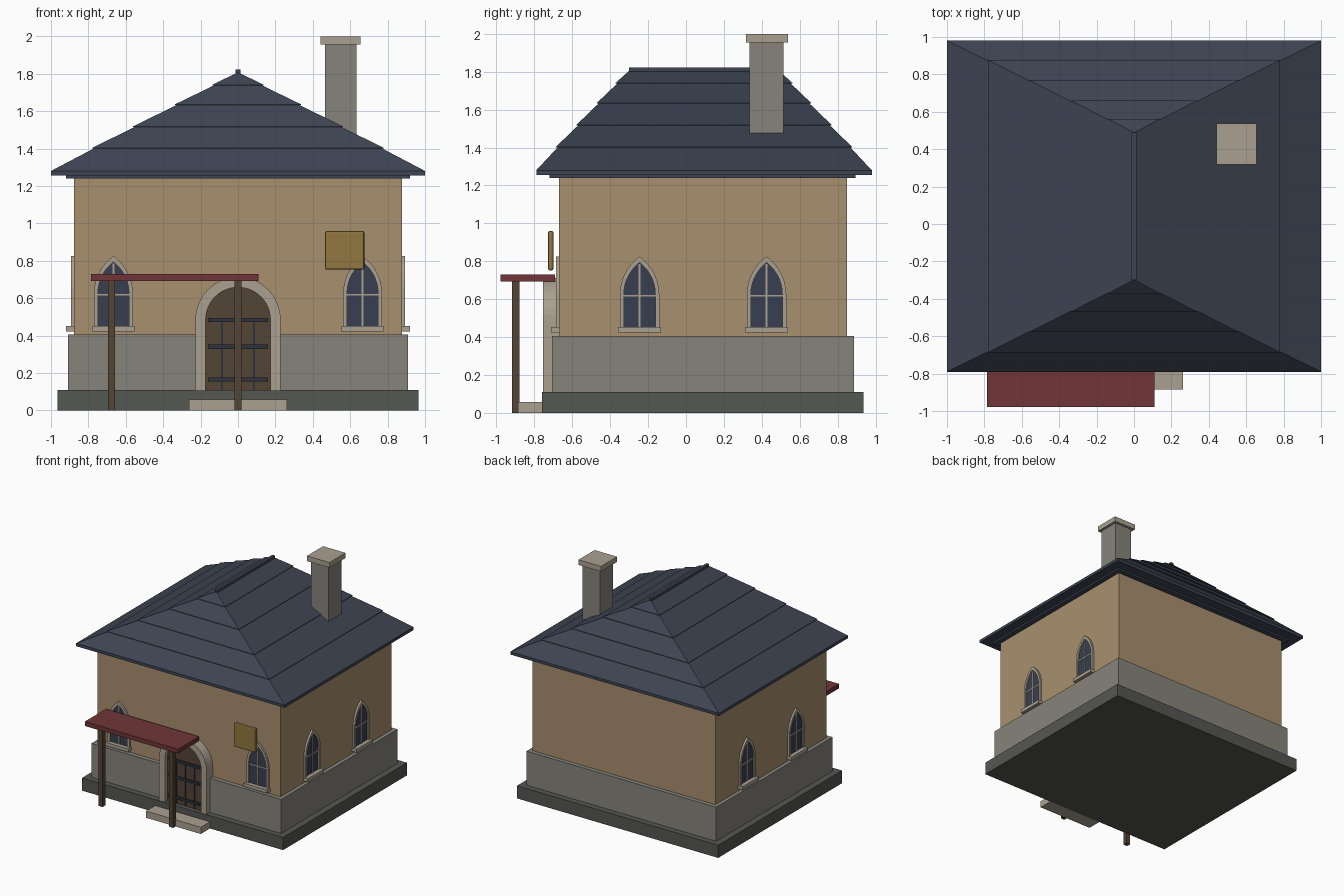
import bpy, bmesh, math
from mathutils import Matrix

if "Cube" in bpy.data.objects:
    bpy.data.objects.remove(bpy.data.objects["Cube"])


def mat(name, r, g, b):
    """One flat material from an sRGB 0-255 colour."""
    lin = [((c / 255 + 0.055) / 1.055) ** 2.4 for c in (r, g, b)]
    m = bpy.data.materials.new(name)
    m.diffuse_color = (*lin, 1)
    m.use_nodes = True
    m.node_tree.nodes["Principled BSDF"].inputs["Base Color"].default_value = m.diffuse_color
    return m


PLASTER = mat("tan plaster", 168, 144, 110)
STONE = mat("grey stone", 134, 132, 122)
PLINTH = mat("dark stone", 85, 87, 82)
ROOF = mat("slate blue roof", 61, 68, 82)
TRIM = mat("pale stone trim", 170, 160, 144)
RED = mat("red awning", 112, 53, 55)
WOOD = mat("brown wood", 84, 67, 53)
IRON = mat("dark iron", 46, 50, 58)
GLASS = mat("dark blue glass", 56, 63, 80)
GOLD = mat("old gold", 145, 121, 64)


def make(name, verts, faces, m, matrix=None):
    me = bpy.data.meshes.new(name)
    me.from_pydata(verts, [], faces)
    bm = bmesh.new()
    bm.from_mesh(me)
    bmesh.ops.recalc_face_normals(bm, faces=bm.faces)
    bm.to_mesh(me)
    bm.free()
    me.materials.append(m)
    ob = bpy.data.objects.new(name, me)
    if matrix is not None:
        ob.matrix_world = matrix
    bpy.context.collection.objects.link(ob)
    return ob


def prism(name, outline, y0, y1, m, matrix=None):
    """Extrude an (x, z) outline from y0 to y1."""
    n = len(outline)
    v = [(x, y, z) for y in (y0, y1) for x, z in outline]
    f = [tuple(range(n)), tuple(range(n, 2 * n))]
    f += [(i, (i + 1) % n, n + (i + 1) % n, n + i) for i in range(n)]
    return make(name, v, f, m, matrix)


def box(name, x0, x1, y0, y1, z0, z1, m, matrix=None):
    return prism(name, [(x0, z0), (x1, z0), (x1, z1), (x0, z1)], y0, y1, m, matrix)


def ring(name, outer, inner, y0, y1, m, matrix=None):
    """Frame between two outlines with the same number of points."""
    n = len(outer)
    v = [(x, y, z) for y in (y0, y1) for o in (outer, inner) for x, z in o]
    f = []
    for i in range(n):
        j = (i + 1) % n
        for a, b in ((0, n), (n, 3 * n), (3 * n, 2 * n), (2 * n, 0)):
            f.append((a + i, a + j, b + j, b + i))
    return make(name, v, f, m, matrix)


# Walls
box("plinth", -0.965, 0.965, -0.76, 0.937, 0, 0.11, PLINTH)
box("lower_wall", -0.91, 0.91, -0.708, 0.886, 0.10, 0.405, STONE)
box("upper_wall", -0.877, 0.877, -0.67, 0.85, 0.40, 1.25, PLASTER)
box("eave_board", -0.92, 0.92, -0.72, 0.895, 1.24, 1.258, ROOF)

# Hipped roof: stacked courses, each with a small overhanging lip
CY, Z0, Z1 = 0.095, 1.28, 1.805


def level(z, grow=0.0):
    t = (z - Z0) / (Z1 - Z0)
    return 1.0 - t + grow, 0.885 - 0.49 * t + grow


rings = [(*level(Z0), 1.255), (*level(Z0), Z0)]
for z in (1.40, 1.515, 1.632, 1.737):
    rings += [(*level(z), z), (*level(z, 0.008), z), (*level(z, 0.008), z + 0.004)]
rings.append((0.005, 0.395, Z1))
verts, faces = [], []
for hx, hy, z in rings:
    verts += [(sx * hx, CY + sy * hy, z) for sx, sy in ((-1, -1), (1, -1), (1, 1), (-1, 1))]
for k in range(len(rings) - 1):
    for i in range(4):
        j = (i + 1) % 4
        faces.append((4 * k + i, 4 * k + j, 4 * k + 4 + j, 4 * k + 4 + i))
last = 4 * (len(rings) - 1)
faces += [(0, 1, 2, 3), tuple(range(last, last + 4))]
make("hip_roof", verts, faces, ROOF)
box("ridge_cap", -0.013, 0.013, -0.30, 0.49, 1.79, 1.823, ROOF)

# Chimney
box("chimney", 0.465, 0.633, 0.335, 0.515, 1.38, 1.96, STONE)
box("chimney_cap", 0.44, 0.655, 0.317, 0.537, 1.955, 2.0, TRIM)


# Pointed windows, built facing -y with the wall surface at y = 0
def gothic(w, base, spring, apex, n=7):
    h = apex - spring
    r = (w * w + h * h) / (2 * w)
    end = math.asin(h / r)
    right = [(w - r + r * math.cos(end * i / n), spring + r * math.sin(end * i / n))
             for i in range(n)]
    return ([(-w, base), (w, base)] + right + [(0, apex)]
            + [(-x, z) for x, z in reversed(right)])


def window(label, x, y, turn):
    mw = Matrix.Translation((x, y, 0)) @ Matrix.Rotation(math.radians(turn), 4, "Z")
    outer = gothic(0.104, 0.445, 0.625, 0.825)
    inner = gothic(0.083, 0.452, 0.625, 0.793)
    ring(label + "_window_frame", outer, inner, -0.017, 0.01, TRIM, mw)
    prism(label + "_window_glass", inner, -0.006, 0.01, GLASS, mw)
    box(label + "_window_mullion", -0.005, 0.005, -0.011, 0, 0.45, 0.785, TRIM, mw)
    box(label + "_window_crossbar", -0.083, 0.083, -0.011, 0, 0.613, 0.623, TRIM, mw)
    box(label + "_window_sill", -0.113, 0.113, -0.042, 0.01, 0.423, 0.452, TRIM, mw)


for side, s in (("left", -1), ("right", 1)):
    window("front_" + side, s * 0.666, -0.67, 0)
    for end, y in (("front", -0.245), ("back", 0.425)):
        window(side + "_" + end, s * 0.877, y, 90 * s)

# Arched doorway
RO, RI, SP = 0.228, 0.173, 0.485


def arc(r, a0, a1, n):
    return [(r * math.cos(a0 + (a1 - a0) * i / n), SP + r * math.sin(a0 + (a1 - a0) * i / n))
            for i in range(n + 1)]


for side, s in (("left", -1), ("right", 1)):
    a, b = sorted((s * RI, s * RO))
    box(side + "_door_jamb", a, b, -0.755, -0.66, 0.105, SP, TRIM)
for k in range(7):
    a0, a1 = math.pi * k / 7, math.pi * (k + 1) / 7
    prism("arch_stone_%d" % (k + 1), arc(RO, a0, a1, 3) + arc(RI, a1, a0, 3),
          -0.755, -0.66, TRIM)
prism("door", [(-RI, 0.105), (RI, 0.105)] + arc(RI, 0, math.pi, 16), -0.722, -0.66, WOOD)
for k in (-1, 0, 1):
    box("door_plank_gap_%d" % (k + 2), k * 0.086 - 0.005, k * 0.086 + 0.005,
        -0.725, -0.715, 0.11, 0.49, IRON)
for k, z in enumerate((0.165, 0.34, 0.483)):
    box("door_strap_%d" % (k + 1), -0.16, 0.16, -0.736, -0.715, z - 0.011, z + 0.011, IRON)
    for s in (-1, 1):
        box("strap_rivet", s * 0.135 - 0.007, s * 0.135 + 0.007, -0.742, -0.73,
            z - 0.007, z + 0.007, IRON)
box("door_step", -0.263, 0.263, -0.885, -0.74, 0, 0.058, TRIM)

# Awning on two posts
box("awning", -0.785, 0.11, -0.978, -0.69, 0.692, 0.73, RED)
for side, x in (("left", -0.676), ("right", 0.0)):
    box(side + "_awning_post", x - 0.019, x + 0.019, -0.917, -0.879, 0, 0.70, WOOD)

# Blank hanging sign with softened edges
sign = box("sign_board", 0.465, 0.675, -0.728, -0.699, 0.752, 0.96, GOLD)
bev = sign.modifiers.new("soft_edge", "BEVEL")
bev.width = 0.01
bev.segments = 2
